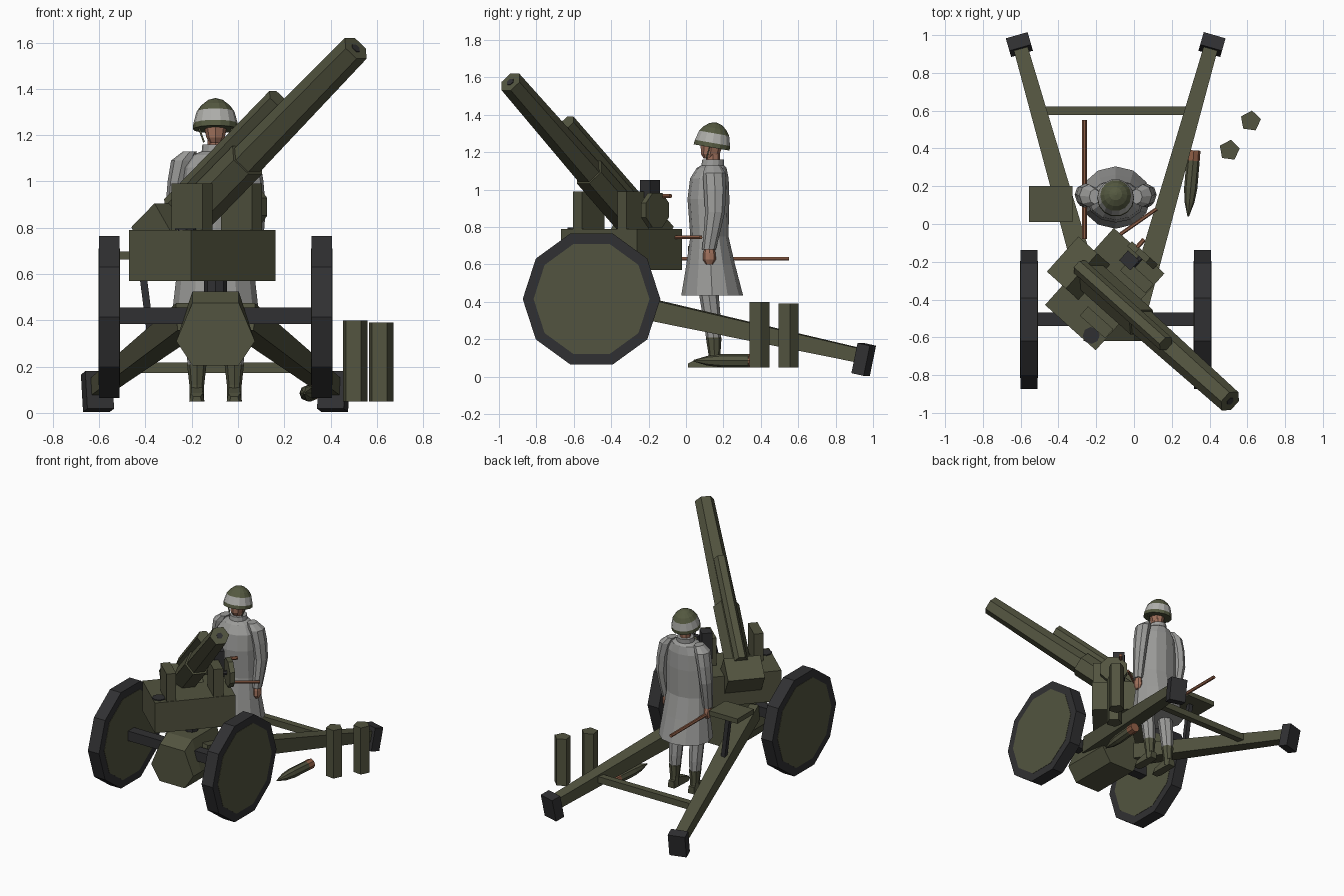
import bpy, bmesh, math
from mathutils import Matrix, Vector

if "Cube" in bpy.data.objects:
    bpy.data.objects.remove(bpy.data.objects["Cube"])

R = math.radians
I = Matrix.Identity(4)
T = Matrix.Translation
CX = -0.097                                   # centre line of carriage and gunner


def material(name, rgb):
    m = bpy.data.materials.new(name)
    m.diffuse_color = (*rgb, 1)
    m.use_nodes = True
    m.node_tree.nodes["Principled BSDF"].inputs["Base Color"].default_value = m.diffuse_color
    return m


OLIVE = material("olive_paint", (.085, .088, .05))
DARK = material("dark_metal", (.03, .03, .032))
COAT = material("coat_grey", (.33, .33, .32))
PALE = material("helmet_band_grey", (.42, .42, .40))
SKIN = material("skin", (.36, .17, .11))
WOOD = material("brown_wood", (.27, .11, .06))
HELM = material("helmet_green", (.09, .10, .052))


def finish(name, bm, mat, M=I):
    bmesh.ops.transform(bm, matrix=M, verts=bm.verts)
    bmesh.ops.recalc_face_normals(bm, faces=bm.faces)
    me = bpy.data.meshes.new(name)
    bm.to_mesh(me)
    bm.free()
    me.materials.append(mat)
    ob = bpy.data.objects.new(name, me)
    bpy.context.collection.objects.link(ob)
    return ob


def skin_rings(name, rings, mat, M=I):
    """Closed solid through a list of rings of points."""
    bm = bmesh.new()
    loops = [[bm.verts.new(p) for p in ring] for ring in rings]
    n = len(loops[0])
    for a, b in zip(loops, loops[1:]):
        for i in range(n):
            bm.faces.new((a[i], a[(i + 1) % n], b[(i + 1) % n], b[i]))
    bm.faces.new(loops[0])
    bm.faces.new(loops[-1])
    return finish(name, bm, mat, M)


def box(name, c, s, mat, M=I):
    bm = bmesh.new()
    bmesh.ops.create_cube(bm, size=1)
    return finish(name, bm, mat, M @ T(c) @ Matrix.Diagonal((*s, 1)))


def tube(name, p0, p1, rads, n, mat, M=I, phase=0):
    """Bar from p0 to p1; rads is a list of (position 0..1, radius)."""
    p0, p1 = Vector(p0), Vector(p1)
    q = (p1 - p0).to_track_quat('X', 'Z')
    rings = []
    for f, r in rads:
        rings.append([p0.lerp(p1, f) + q @ Vector((0, r * math.cos(phase + i * math.tau / n),
                      r * math.sin(phase + i * math.tau / n))) for i in range(n)])
    return skin_rings(name, rings, mat, M)


def stack(name, secs, n, mat, M=I, phase=0):
    """Elliptical sections (z, cx, cy, rx, ry) stacked upward."""
    rings = [[(cx + rx * math.cos(phase + i * math.tau / n), cy + ry * math.sin(phase + i * math.tau / n), z)
              for i in range(n)] for z, cx, cy, rx, ry in secs]
    return skin_rings(name, rings, mat, M)


def even(r0, r1):
    return [(0, r0), (1, r1)]


# ---- lower carriage: wheels, axle, hub block
for side, sgn in (("left", -1), ("right", 1)):
    wx = CX + sgn * .459
    tube(side + "_tyre", (wx - .045, -.505, .415), (wx + .045, -.505, .415), even(.368, .368), 10, DARK)
    tube(side + "_wheel_disc", (wx - .047, -.505, .415), (wx + .047, -.505, .415), even(.31, .31), 10, OLIVE)
    # split trail and spade
    tube(side + "_trail", (CX + sgn * .11, -.45, .415), (CX + sgn * .5, .92, .115),
         even(.06 * 1.414, .038 * 1.414), 4, OLIVE, phase=R(45))
    spade = T((CX + sgn * .51, .95, .092)) @ Matrix.Rotation(R(-16 * sgn), 4, 'Z') @ Matrix.Rotation(R(-12), 4, 'X')
    box(side + "_spade", (0, 0, 0), (.12, .07, .165), DARK, spade)
tube("axle", (CX - .43, -.505, .42), (CX + .43, -.505, .42), even(.05, .05), 4, DARK, phase=R(45))
hexagon = ((-.10, .475), (-.17, .31), (-.10, .205), (.10, .205), (.17, .31), (.10, .475))
skin_rings("hub_block", [[(CX + x * k, y, z + (dz if z > .4 else 0)) for x, z in hexagon]
                         for y, k, dz in ((-.62, 1, 0), (-.53, 1, .05), (-.25, 1, .05))], OLIVE)
tube("pivot_post", (CX, -.4, .48), (CX, -.4, .6), even(.05, .05), 8, DARK)
tube("trail_crossbar", (CX - .4, .6, .195), (CX + .4, .6, .195), even(.033, .033), 4, OLIVE, phase=R(45))

# ---- gunner seat on a dark strut
box("seat", (-.44, .105, .68), (.23, .19, .035), OLIVE)
tube("seat_strut", (-.42, .1, .67), (-.37, .1, .28), even(.022, .022), 4, DARK, phase=R(45))

# ---- traversing upper carriage, local x points along the gun
G = T((-.155, -.345, 0)) @ Matrix.Rotation(R(-41.8), 4, 'Z')
box("turntable_box", (0, 0, .68), (.36, .546, .22), OLIVE, G)
for side, v in (("right", -.16), ("left", .16)):
    box(side + "_trunnion_cheek", (.085, v, .885), (.18, .065, .21), OLIVE, G)
tube("deck_cap", (.11, -.23, .785), (.11, -.23, .797), even(.045, .045), 8, DARK, G)
box("gun_sight", (-.005, .2, .955), (.08, .07, .19), DARK, G)
tube("handwheel", (.03, .25, .89), (.03, .285, .89), even(.1, .1), 8, OLIVE, G, R(22.5))
tube("handwheel_shaft", (.03, .15, .89), (.03, .26, .89), even(.015, .015), 6, DARK, G)
tube("handwheel_grip", (-.02, .28, .965), (-.02, .335, .965), even(.012, .012), 6, WOOD, G)

# ---- elevating mass
B = G @ T((0, 0, .892)) @ Matrix.Rotation(R(-37.5), 4, 'Y')
tube("barrel", (.28, 0, 0), (1.122, 0, 0), even(.076, .065), 6, OLIVE, B)
tube("bore", (1.118, 0, 0), (1.125, 0, 0), even(.022, .022), 6, DARK, B)
tube("barrel_sleeve", (-.2, 0, 0), (.33, 0, 0), even(.088, .088), 6, OLIVE, B)
tube("recuperator", (-.14, 0, .107), (.629, 0, .107), even(.045, .045), 6, OLIVE, B)
box("breech_block", (-.2, -.01, .02), (.17, .25, .17), OLIVE, B)

# ---- ammunition
for i, (x, y, h) in enumerate(((.505, .39, .4), (.617, .545, .39))):
    stack("shell_case_%d" % (i + 1), [(z, x, y, .056, .056) for z in (.05, h)], 5, OLIVE, phase=R(82))
tube("lying_shell", (.313, .335, .085), (.287, .04, .085),
     [(0, .035), (.5, .035), (.75, .026), (1, .004)], 8, OLIVE)
tube("shell_base", (.317, .39, .085), (.313, .335, .085), even(.035, .035), 8, WOOD)

# ---- gunner: coat, arms, legs
stack("coat", [(z, CX, cy, rx, ry) for z, cy, rx, ry in (
    (.435, .14, .187, .165), (.6, .132, .168, .13), (.75, .125, .15, .102), (.95, .12, .15, .112),
    (1.06, .125, .14, .103), (1.115, .137, .1, .08), (1.13, .142, .06, .06), (1.16, .145, .057, .058))], 12, COAT)
for side, s in (("right", -1), ("left", 1)):
    stack(side + "_sleeve", [(z, CX + s * o, cy, rx, ry) for z, o, cy, rx, ry in (
        (.68, .165, .123, .033, .037), (.78, .172, .14, .037, .045), (.88, .175, .155, .042, .053),
        (1.0, .162, .155, .045, .06), (1.09, .142, .15, .05, .06), (1.13, .11, .145, .03, .04))], 8, COAT)
    stack(side + "_hand", [(z, CX + s * .165, cy, rx, ry) for z, cy, rx, ry in (
        (.6, .125, .012, .018), (.625, .125, .025, .035), (.66, .125, .025, .033), (.69, .125, .02, .025))], 8, SKIN)
    fx = CX + s * .081
    stack(side + "_trouser", [(z, fx, cy, r, r) for z, cy, r in (
        (.19, .148, .038), (.28, .142, .046), (.5, .115, .055))], 8, COAT)
    stack(side + "_boot_shaft", [(z, fx, cy, r, r) for z, cy, r in (
        (.06, .155, .032), (.12, .152, .032), (.21, .148, .042))], 8, OLIVE)
    skin_rings(side + "_boot_foot", [[(fx - .033 * w, y, .05), (fx + .033 * w, y, .05), (fx + .026 * w, y, h),
               (fx - .026 * w, y, h)] for y, w, h in ((.01, .6, .07), (.04, 1, .085), (.13, .9, .11), (.195, .8, .1))],
               OLIVE)
    # chin strap
    tube(side + "_chin_strap", (CX + s * .075, .13, 1.24), (CX + s * .05, .11, 1.17), even(.005, .005), 4, OLIVE)

# ---- gunner: head and helmet
stack("neck", [(z, CX, .145, .035, .037) for z in (1.13, 1.2)], 8, SKIN)
stack("head", [(z, CX, cy, rx, ry) for z, cy, rx, ry in (
    (1.165, .125, .025, .03), (1.19, .13, .04, .05), (1.24, .138, .05, .06), (1.3, .14, .048, .058))], 8, SKIN)
helmet = stack("helmet", [(z, 0, 0, r, r * 1.02) for z, r in (
    (-.005, .098), (.02, .096), (.072, .082), (.1, .062), (.122, .034), (.13, .008))], 14, HELM,
    T((CX, .138, 1.23)) @ Matrix.Rotation(R(-10), 4, 'X'))
helmet.data.materials.append(PALE)
for f in helmet.data.polygons:                 # grey band round the helmet
    local = Matrix.Rotation(R(10), 3, 'X') @ (f.center - Vector((CX, .138, 1.23)))
    f.material_index = int(.02 < local.z < .072 and len(f.vertices) == 4)

# ---- rammer pole and short lever
tube("rammer_pole", (-.262, -.08, .63), (-.262, .55, .63), even(.012, .012), 6, WOOD)
tube("short_lever", (-.08, -.06, .745), (.12, .08, .745), even(.01, .01), 6, WOOD)
